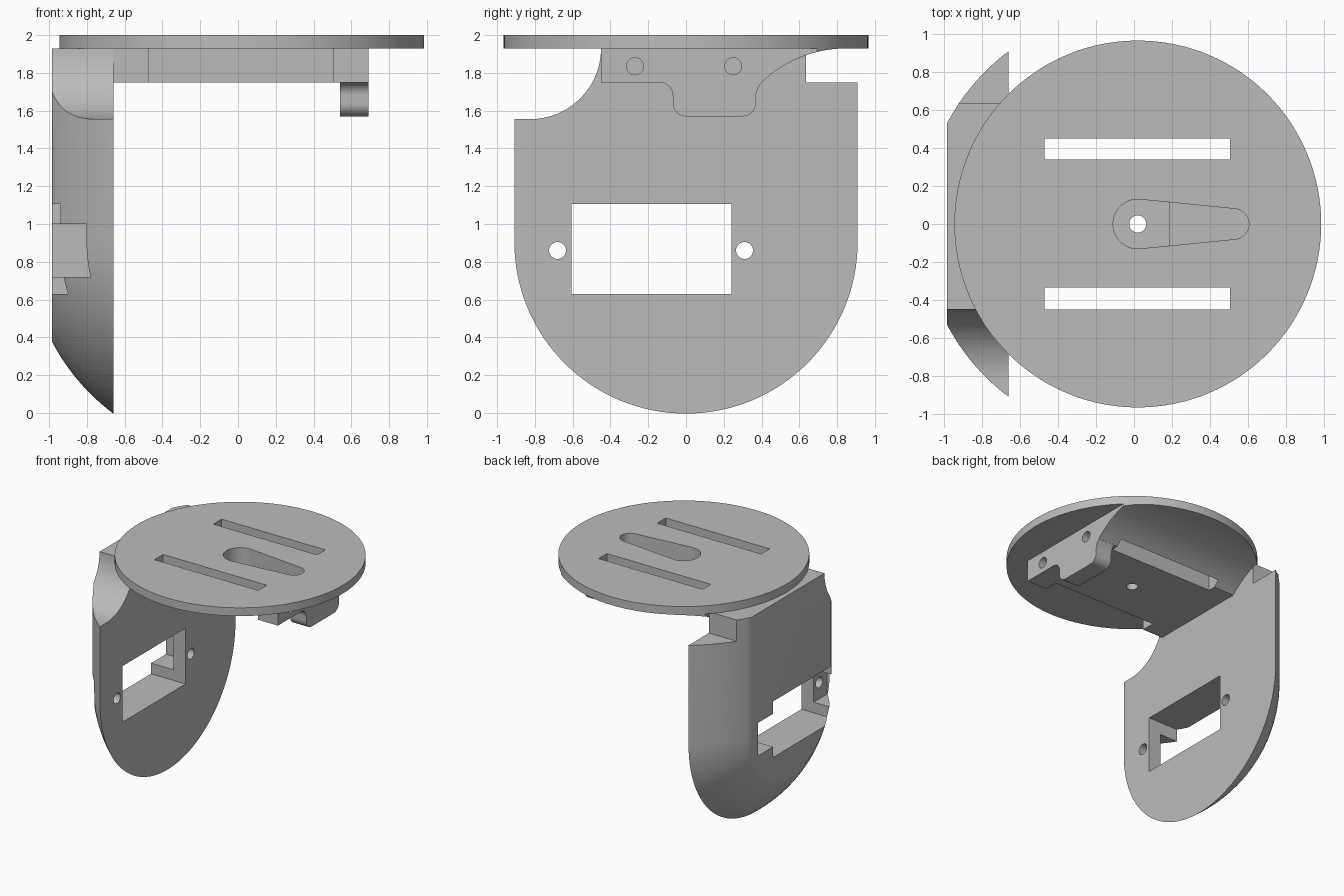
import bpy, bmesh
from math import sin, cos, pi, radians, sqrt, acos

cube = bpy.data.objects.get("Cube")
if cube:
    bpy.data.objects.remove(cube, do_unlink=True)

GREY = (0.5, 0.5, 0.5, 1)
grey = bpy.data.materials.new("plain_grey")
grey.use_nodes = True
grey.diffuse_color = GREY
grey.node_tree.nodes["Principled BSDF"].inputs["Base Color"].default_value = GREY


def make(name, bm):
    bmesh.ops.recalc_face_normals(bm, faces=bm.faces)
    mesh = bpy.data.meshes.new(name)
    bm.to_mesh(mesh)
    bm.free()
    mesh.materials.append(grey)
    ob = bpy.data.objects.new(name, mesh)
    bpy.context.collection.objects.link(ob)
    return ob


def loft(name, rings):
    """Closed solid through matching rings of points."""
    bm = bmesh.new()
    loops = [[bm.verts.new(p) for p in ring] for ring in rings]
    n = len(loops[0])
    for a, b in zip(loops, loops[1:]):
        for i in range(n):
            j = (i + 1) % n
            bm.faces.new((a[i], a[j], b[j], b[i]))
    bm.faces.new(loops[0])
    bm.faces.new(loops[-1])
    return make(name, bm)


def prism(name, axis, outline, lo, hi):
    """Outline in (y, z) pushed along x, or in (x, y) pushed along z."""
    place = (lambda p, t: (t, *p)) if axis == "x" else (lambda p, t: (*p, t))
    return loft(name, [[place(p, t) for p in outline] for t in (lo, hi)])


def arc(cx, cy, r, start, end, n=16):
    angles = [radians(start + (end - start) * i / n) for i in range(n + 1)]
    return [(cx + r * cos(a), cy + r * sin(a)) for a in angles]


def circle(cx, cy, r, n=32):
    return arc(cx, cy, r, 0, 360, n)[:-1]


def rect(x0, x1, y0, y1):
    return [(x0, y0), (x1, y0), (x1, y1), (x0, y1)]


def boolean(ob, op, *others):
    for other in others:
        mod = ob.modifiers.new("cut", "BOOLEAN")
        mod.operation, mod.object, mod.solver = op, other, "EXACT"
        bpy.context.view_layer.update()
        dg = bpy.context.evaluated_depsgraph_get()
        mesh = bpy.data.meshes.new_from_object(ob.evaluated_get(dg))
        ob.modifiers.clear()
        ob.data = mesh
        bpy.data.objects.remove(other, do_unlink=True)


CX, DISC_R, TOP, SEAT, BELLY = 0.02, 0.965, 2.0, 1.93, 1.75
SLOT_X = (-0.47, 0.505)

# Round mounting disc
disc = prism("mounting_disc", "z", circle(CX, 0, DISC_R, 128), SEAT, TOP)

# Block under the disc, with a hollow curve along its back
block = prism("under_block", "x",
              [(-0.45, SEAT), (-0.45, BELLY)] + arc(0.85, 1.28, 0.65, 133.7, 90),
              -0.66, 0.69)
boolean(block, "INTERSECT",
        prism("clip", "z", circle(CX, 0, DISC_R, 128), 1.5, SEAT))

# Hanging tab at the end of the block
tab = ([(-0.14, 1.8)] + arc(-0.14, 1.68, 0.07, 90, 0, 8)
       + arc(0, 1.64, 0.07, 180, 270, 8) + arc(0.3, 1.64, 0.07, 270, 360, 8)
       + [(0.37, 1.68), (0.38, 1.72), (0.402, BELLY), (0.402, 1.751), (0.36, 1.8)])
boolean(block, "UNION", prism("tab", "x", tab, 0.54, 0.69))

# Long slots through disc and block; the front one is open along the block
boolean(disc, "DIFFERENCE",
        prism("slot", "z", rect(*SLOT_X, 0.34, 0.45), 1.5, 2.1),
        prism("slot", "z", rect(*SLOT_X, -0.45, -0.335), 1.5, 2.1))
boolean(block, "DIFFERENCE",
        prism("slot", "z", rect(*SLOT_X, 0.34, 0.45), 1.5, 2.1),
        prism("slot", "z", rect(*SLOT_X, -0.6, -0.335), 1.5, 2.1))

# Teardrop arm pocket, deeper at its round end, with a centre hole
t = acos(0.05 / 0.505) * 180 / pi
hub = arc(CX, 0, 0.13, t, 360 - t, 32)
teardrop = hub + arc(0.525, 0, 0.08, -t, t)
deep_end = hub + [(0.185, -0.114), (0.185, 0.114)]
boolean(disc, "DIFFERENCE", prism("pocket", "z", teardrop, 1.85, 2.1))
boolean(block, "DIFFERENCE",
        prism("pocket", "z", teardrop, 1.85, 2.1),
        prism("pocket", "z", deep_end, 1.8, 2.1),
        prism("centre_hole", "z", circle(CX, 0, 0.045), 1.5, 2.1))

# Blind screw holes in the block end
for y in (-0.27, 0.25):
    boolean(block, "DIFFERENCE",
            prism("screw_hole", "x", circle(y, 1.835, 0.045), 0.5, 0.8))

# Side plate: a slice of a ball that runs on upward as a cylinder
X_OUT, X_IN, MID, BALL = -0.985, -0.66, 0.905, 1.135
rings = []
for i in range(17):
    x = X_OUT + (X_IN - X_OUT) * i / 16
    r = sqrt(BALL ** 2 - (x - CX) ** 2)
    outline = [(r, SEAT), (-r, SEAT)] + arc(0, MID, r, 180, 360, 64)
    rings.append([(x, y, z) for y, z in outline])
plate = loft("side_plate", rings)

# Hollow front shoulder and square back notch
shoulder = ([(-0.45, 2.1)] + arc(-0.825, SEAT, 0.375, 0, -90, 24)
            + [(-1.2, 1.555), (-1.2, 2.1)])
boolean(plate, "DIFFERENCE",
        prism("shoulder", "x", shoulder, -1.2, -0.5),
        prism("notch", "x", rect(0.635, 1.2, BELLY, 2.1), -1.2, -0.5))

# Motor window, ear recess on the outside, and screw holes
boolean(plate, "DIFFERENCE",
        prism("window", "x", rect(-0.605, 0.24, 0.63, 1.105), -1.2, -0.5),
        prism("recess", "x", rect(-0.783, 0.44, 0.72, 1.0), -1.2, -0.775))
for y in (-0.68, 0.31):
    boolean(plate, "DIFFERENCE",
            prism("screw_hole", "x", circle(y, 0.86, 0.045), -1.2, -0.5))

# Smooth curved surfaces, keep corners sharp
for ob in (disc, block, plate):
    bpy.ops.object.select_all(action="DESELECT")
    ob.select_set(True)
    bpy.context.view_layer.objects.active = ob
    bpy.ops.object.shade_smooth_by_angle(angle=radians(30))
